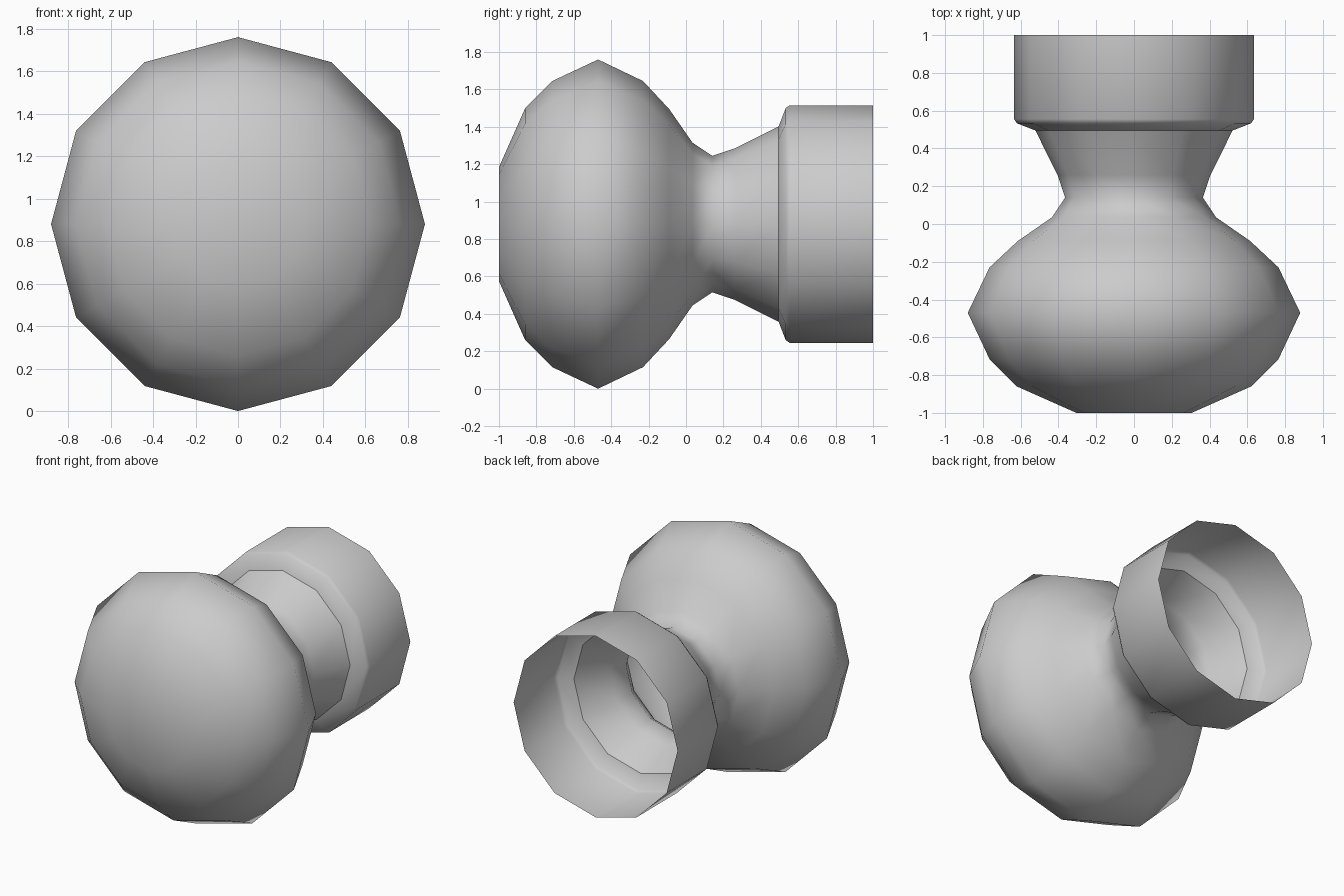
import bpy, bmesh, math

if "Cube" in bpy.data.objects:
    bpy.data.objects.remove(bpy.data.objects["Cube"])

SIDES = 12
AXIS_Z = 0.88


def lathe(name, profile, cap_front=False, angle=180):
    """Revolve (y, radius) points around the knob's front-to-back axis."""
    bm = bmesh.new()
    rings = []
    for y, r in profile:
        ring = []
        for i in range(SIDES):
            a = 2 * math.pi * i / SIDES
            ring.append(bm.verts.new((r * math.cos(a), y, AXIS_Z + r * math.sin(a))))
        rings.append(ring)
    for lower, upper in zip(rings, rings[1:]):
        for i in range(SIDES):
            j = (i + 1) % SIDES
            bm.faces.new((lower[i], upper[i], upper[j], lower[j]))
    if cap_front:
        bm.faces.new(rings[0])
    mesh = bpy.data.meshes.new(name)
    bm.to_mesh(mesh)
    bm.free()
    obj = bpy.data.objects.new(name, mesh)
    bpy.context.collection.objects.link(obj)
    bpy.ops.object.select_all(action='DESELECT')
    obj.select_set(True)
    bpy.context.view_layer.objects.active = obj
    bpy.ops.object.shade_smooth_by_angle(angle=math.radians(angle))
    return obj


# Rounded grip flowing into the flared neck
lathe("knob_and_neck", [
    (-1.0, 0.305), (-0.86, 0.62), (-0.715, 0.765), (-0.47, 0.88),
    (-0.23, 0.765), (-0.09, 0.615), (0.035, 0.435), (0.14, 0.365),
    (0.26, 0.405), (0.495, 0.522)], cap_front=True)

# Stepped shoulder and open sleeve at the back
lathe("collar", [
    (0.495, 0.522), (0.533, 0.62), (0.555, 0.635), (1.0, 0.635)], angle=40)
